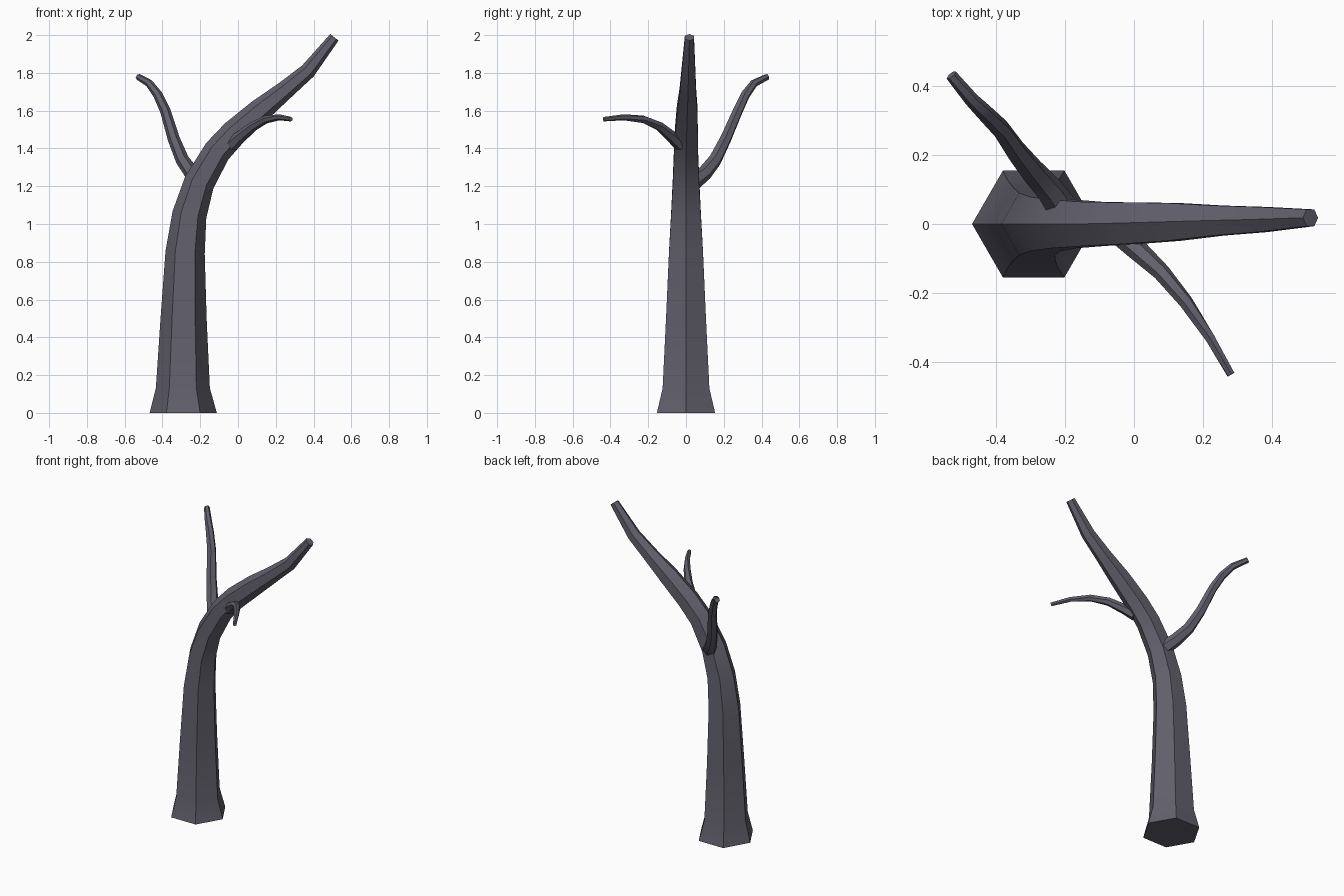
import bpy, bmesh, math
from mathutils import Vector

if "Cube" in bpy.data.objects:
    bpy.data.objects.remove(bpy.data.objects["Cube"])

bark = bpy.data.materials.new("dark_bark")
bark.diffuse_color = (0.12, 0.117, 0.15, 1)
bark.use_nodes = True
bark.node_tree.nodes["Principled BSDF"].inputs["Base Color"].default_value = bark.diffuse_color


def limb(name, path, sides=6, flat_base=False):
    """Tapered faceted tube through (x, y, z, radius) stations, capped at both ends."""
    pts = [Vector(p[:3]) for p in path]
    bm = bmesh.new()
    rings = []
    last = len(pts) - 1
    for i, c in enumerate(pts):
        a = (c - pts[max(i - 1, 0)])
        b = (pts[min(i + 1, last)] - c)
        t = ((a.normalized() if i else a) + (b.normalized() if i < last else b)).normalized()
        if flat_base and i == 0:
            t = Vector((0, 0, 1))
        u = Vector((0, 1, 0)).cross(t).normalized()
        v = t.cross(u)
        r = path[i][3]
        rings.append([bm.verts.new(c + r * (math.cos(k * math.tau / sides) * u
                                            + math.sin(k * math.tau / sides) * v))
                      for k in range(sides)])
    for lo, hi in zip(rings, rings[1:]):
        for k in range(sides):
            n = (k + 1) % sides
            bm.faces.new((lo[k], lo[n], hi[n], hi[k]))
    bm.faces.new(rings[0][::-1])
    bm.faces.new(rings[-1])
    bmesh.ops.recalc_face_normals(bm, faces=bm.faces)
    mesh = bpy.data.meshes.new(name)
    bm.to_mesh(mesh)
    bm.free()
    mesh.materials.append(bark)
    obj = bpy.data.objects.new(name, mesh)
    bpy.context.collection.objects.link(obj)
    bpy.ops.object.select_all(action='DESELECT')
    obj.select_set(True)
    bpy.context.view_layer.objects.active = obj
    bpy.ops.object.shade_smooth_by_angle(angle=math.radians(30))
    return obj


# Leaning trunk with a flared foot
limb("trunk", [
    (-0.290, 0, 0.00, 0.178), (-0.292, 0, 0.13, 0.143), (-0.288, 0, 0.50, 0.122),
    (-0.280, 0, 0.85, 0.104), (-0.257, 0, 1.05, 0.091), (-0.205, 0, 1.22, 0.081),
    (-0.110, 0, 1.385, 0.073), (-0.020, 0.002, 1.483, 0.070), (0.115, 0.006, 1.600, 0.063),
    (0.245, 0.01, 1.705, 0.050), (0.370, 0.013, 1.810, 0.042), (0.510, 0.018, 1.988, 0.028),
], flat_base=True)

# Rear left branch, S-shaped
limb("back_branch", [
    (-0.195, 0.03, 1.215, 0.046), (-0.245, 0.10, 1.270, 0.040), (-0.295, 0.155, 1.340, 0.036),
    (-0.340, 0.21, 1.450, 0.032), (-0.385, 0.275, 1.600, 0.028), (-0.425, 0.315, 1.685, 0.025),
    (-0.470, 0.36, 1.745, 0.021), (-0.528, 0.43, 1.779, 0.017),
])

# Front right branch, drooping at the tip
limb("front_branch", [
    (-0.035, -0.03, 1.420, 0.037), (0.010, -0.075, 1.462, 0.031), (0.080, -0.14, 1.517, 0.025),
    (0.150, -0.225, 1.554, 0.021), (0.220, -0.33, 1.565, 0.016), (0.280, -0.435, 1.555, 0.012),
])
